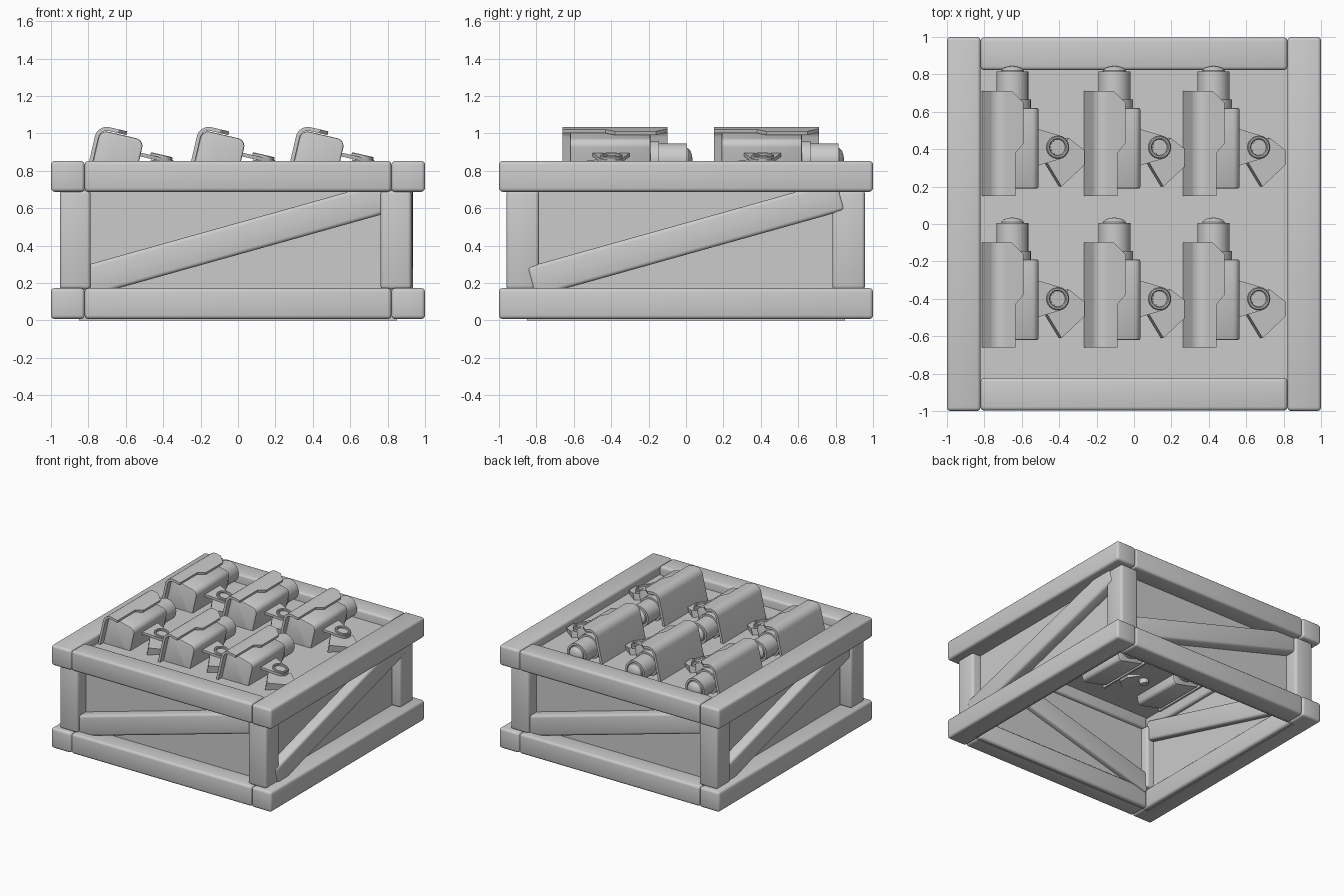
import bpy, bmesh
from math import radians, sin, cos, pi, atan
from mathutils import Matrix, Vector

if "Cube" in bpy.data.objects:
    bpy.data.objects.remove(bpy.data.objects["Cube"])


def finish(bm, name, matrix=None):
    bmesh.ops.recalc_face_normals(bm, faces=bm.faces)
    me = bpy.data.meshes.new(name)
    bm.to_mesh(me)
    bm.free()
    ob = bpy.data.objects.new(name, me)
    bpy.context.collection.objects.link(ob)
    if matrix:
        ob.matrix_world = matrix
    return ob


def bar(name, centre, size, bevel=0.02, matrix=None):
    bm = bmesh.new()
    bmesh.ops.create_cube(bm, size=1)
    bmesh.ops.scale(bm, vec=size, verts=bm.verts)
    bmesh.ops.bevel(bm, geom=bm.edges[:], offset=bevel, segments=3, profile=0.5, affect='EDGES')
    return finish(bm, name, (matrix or Matrix()) @ Matrix.Translation(centre))


def prism(name, pts, a, b, axis, bevel=0.0):
    """Extrude a profile from a to b along y (x-z points) or z (x-y points)."""
    bm = bmesh.new()
    place = (lambda p: (p[0], a, p[1])) if axis == 'y' else (lambda p: (p[0], p[1], a))
    face = bm.faces.new([bm.verts.new(place(p)) for p in pts])
    new = bmesh.ops.extrude_face_region(bm, geom=[face])['geom']
    verts = [v for v in new if isinstance(v, bmesh.types.BMVert)]
    bmesh.ops.translate(bm, verts=verts, vec=(0, b - a, 0) if axis == 'y' else (0, 0, b - a))
    if bevel:
        rim = [e for e in bm.edges if any(len(f.verts) > 4 for f in e.link_faces)]
        bmesh.ops.bevel(bm, geom=rim, offset=bevel, segments=2, profile=0.5, affect='EDGES')
    return finish(bm, name)


def arc(cx, cz, r, a0, a1, n=6):
    return [(cx + r * cos(radians(a0 + (a1 - a0) * i / n)),
             cz + r * sin(radians(a0 + (a1 - a0) * i / n))) for i in range(n + 1)]


def lathe(name, profile, matrix, n=24):
    """Spin (radius, height) points round the z axis."""
    bm = bmesh.new()
    vs = [bm.verts.new((r, 0, h)) for r, h in profile]
    es = [bm.edges.new(p) for p in zip(vs, vs[1:])]
    bmesh.ops.spin(bm, geom=vs + es, axis=(0, 0, 1), cent=(0, 0, 0), angle=2 * pi, steps=n)
    bmesh.ops.remove_doubles(bm, verts=bm.verts, dist=0.0005)
    bmesh.ops.transform(bm, matrix=matrix, verts=bm.verts)
    return finish(bm, name)


# crate rails, bottom and top
for level, z in (("bottom", 0.09), ("top", 0.77)):
    for s, side, face in ((-1, "left", "front"), (1, "right", "back")):
        bar(f"{level}_rail_{side}", (s * 0.91, 0, z), (0.18, 2, 0.165))
        bar(f"{level}_rail_{face}", (0, s * 0.91, z), (1.64, 0.175, 0.165))

# corner posts
for x, side in ((-0.87, "left"), (0.845, "right")):
    for y, face in ((-0.873, "front"), (0.87, "back")):
        bar(f"{face}_{side}_post", (x, y, 0.43), (0.165, 0.175, 0.53))

# one diagonal brace per side
for i, face in enumerate(("front", "right", "back", "left")):
    turn = Matrix.Rotation(i * pi / 2, 4, 'Z') @ Matrix.Translation((0, -0.87, 0.437))
    bar(f"{face}_brace", (0, 0, 0), (1.72, 0.13, 0.165), 0.02,
        turn @ Matrix.Rotation(-atan(0.28), 4, 'Y'))

# crate panels: box open at the bottom, its top is the tray
bm = bmesh.new()
bmesh.ops.create_cube(bm, size=1)
bmesh.ops.delete(bm, geom=[f for f in bm.faces if f.normal.z < -0.5], context='FACES')
bmesh.ops.scale(bm, vec=(1.7, 1.7, 0.78), verts=bm.verts)
bmesh.ops.translate(bm, verts=bm.verts, vec=(0, 0, 0.39))
finish(bm, "crate_panels")

# surveillance camera, built once around its own centre
parts = []
profile = (arc(0.078, 0.093, 0.042, 0, 90) + arc(-0.078, 0.093, 0.042, 90, 180)
           + arc(-0.09, -0.10, 0.03, 180, 270) + arc(0.09, -0.10, 0.03, 270, 360))
parts.append(prism("camera_body", profile, -0.22, 0.21, 'y', 0.008))

# bent sun shield with a stepped right edge
bm = bmesh.new()
bend = [(-0.14, -0.13)] + arc(-0.075, 0.095, 0.065, 180, 90, 8)
rows = []
for y, edge in ((-0.26, -0.02), (-0.03, -0.02), (0.02, 0.023), (0.24, 0.023), (0.30, -0.04)):
    rows.append([bm.verts.new((x, y, z)) for x, z in bend + [(edge, 0.16)]])
for r0, r1 in zip(rows, rows[1:]):
    for k in range(len(r0) - 1):
        bm.faces.new((r0[k], r0[k + 1], r1[k + 1], r1[k]))
bmesh.ops.recalc_face_normals(bm, faces=bm.faces)
outward = sum((f.normal.z for f in bm.faces), 0.0) > 0
if not outward:
    bmesh.ops.reverse_faces(bm, faces=bm.faces[:])
bmesh.ops.solidify(bm, geom=bm.faces[:], thickness=0.02)
parts.append(finish(bm, "camera_shield"))

# neck, barrel and domed lens along +y
along_y = Matrix.Rotation(-pi / 2, 4, 'X')
parts.append(lathe("camera_neck", [(0, 0.18), (0.1, 0.18), (0.1, 0.255), (0, 0.255)], along_y))
parts.append(lathe("camera_barrel", [(0, 0.2), (0.086, 0.2), (0.086, 0.405), (0.07, 0.405),
                                     (0.065, 0.39), (0, 0.39)], along_y))
parts.append(lathe("camera_lens", [(0.065, 0.385), (0.062, 0.41), (0.045, 0.425),
                                   (0.02, 0.433), (0, 0.434)], along_y))

# mounting arm, pivot and foot
arm = [(0.09, -0.105), (0.128, -0.097)] + arc(0.232, 0, 0.065, -65, 65, 8) + [(0.128, 0.097), (0.09, 0.105)]
parts.append(prism("mount_arm", arm, 0.045, 0.065, 'z'))
at_pivot = Matrix.Translation((0.231, 0, 0))
parts.append(lathe("mount_ring", [(0.043, 0.05), (0.043, 0.076), (0.048, 0.08), (0.056, 0.08),
                                  (0.06, 0.076), (0.06, 0.05)], at_pivot))
parts.append(lathe("mount_pivot", [(0, -0.06), (0.036, -0.06), (0.036, 0.068), (0, 0.068)], at_pivot))
foot = [(0.30, 0.05), (0.385, -0.015), (0.385, -0.095), (0.26, -0.21), (0.18, -0.08)]
parts.append(prism("mount_foot", foot, -0.02, 0.042, 'z'))

# smooth shading with sharp edges kept
bpy.ops.object.select_all(action='SELECT')
bpy.context.view_layer.objects.active = parts[0]
bpy.ops.object.shade_smooth_by_angle(angle=radians(35))

# lay out six tilted cameras in two rows
number = 0
for y in (0.41, -0.40):
    for x in (-0.65, -0.105, 0.425):
        number += 1
        m = Matrix.Translation((x, y, 0.86)) @ Matrix.Rotation(radians(13), 4, 'Y')
        for p in parts:
            ob = p if number == 1 else p.copy()
            if number > 1:
                ob.name = f"{p.name}_{number}"
                bpy.context.collection.objects.link(ob)
            ob.matrix_world = m
